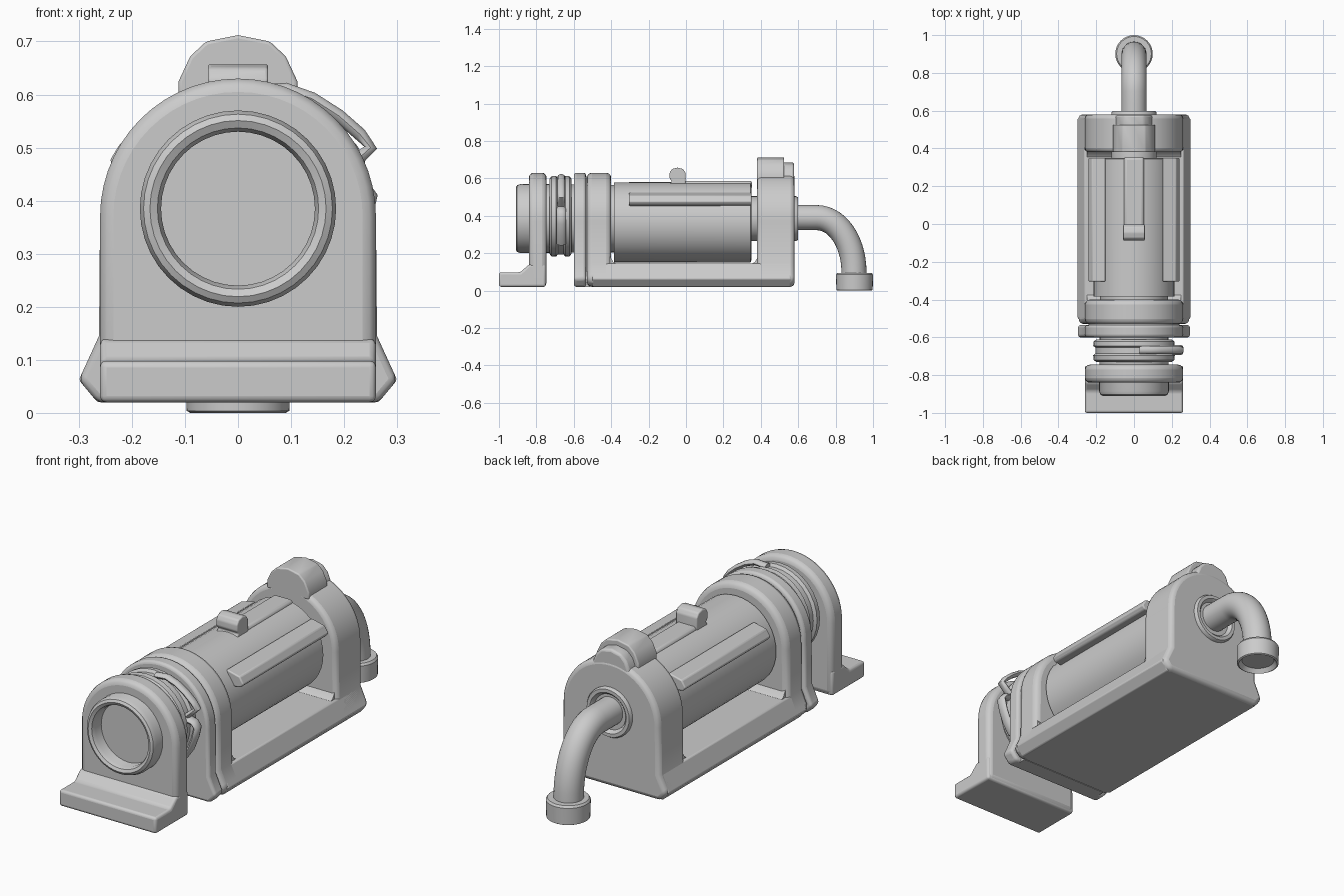
import bpy, bmesh
from math import sin, cos, pi, radians
from mathutils import Vector

if "Cube" in bpy.data.objects:
    bpy.data.objects.remove(bpy.data.objects["Cube"])

AX = 0.385  # height of the main bore axis


def finish(name, bm, bevel=0.0, angle=35):
    bmesh.ops.remove_doubles(bm, verts=bm.verts, dist=1e-5)
    bmesh.ops.recalc_face_normals(bm, faces=bm.faces)
    me = bpy.data.meshes.new(name)
    bm.to_mesh(me)
    bm.free()
    ob = bpy.data.objects.new(name, me)
    bpy.context.collection.objects.link(ob)
    bpy.ops.object.select_all(action='DESELECT')
    bpy.context.view_layer.objects.active = ob
    ob.select_set(True)
    if bevel:
        m = ob.modifiers.new("bevel", 'BEVEL')
        m.width, m.segments, m.limit_method = bevel, 3, 'ANGLE'
        m.angle_limit = radians(30)
    bpy.ops.object.shade_smooth_by_angle(angle=radians(angle))
    return ob


def extrude(name, pts, a, b, axis='y', bevel=0.0):
    """Prism from a 2D outline: (x, z) pushed along y, or (y, z) along x."""
    bm = bmesh.new()
    at = (lambda p, t: (p[0], t, p[1])) if axis == 'y' else (lambda p, t: (t, p[0], p[1]))
    lo, hi = ([bm.verts.new(at(p, t)) for p in pts] for t in (a, b))
    bm.faces.new(lo)
    bm.faces.new(hi)
    n = len(pts)
    for i in range(n):
        j = (i + 1) % n
        bm.faces.new((lo[i], lo[j], hi[j], hi[i]))
    return finish(name, bm, bevel)


def lathe(name, prof, centre, axis='y', n=32, bevel=0.0):
    """Spin (position along axis, radius) points about a y or z axis."""
    bm = bmesh.new()
    cx, cy, cz = centre
    rings = []
    for t, r in prof:
        ring = []
        for i in range(n):
            u, v = r * cos(2 * pi * i / n), r * sin(2 * pi * i / n)
            co = (cx + u, cy + t, cz + v) if axis == 'y' else (cx + u, cy + v, cz + t)
            ring.append(bm.verts.new(co))
        rings.append(ring)
    for a, b in zip(rings, rings[1:]):
        for i in range(n):
            j = (i + 1) % n
            bm.faces.new((a[i], a[j], b[j], b[i]))
    bm.faces.new(rings[0])
    bm.faces.new(rings[-1])
    return finish(name, bm, bevel)


def sweep(name, path, ry, rz, n=20):
    """Elliptical tube along a path; ry is its size sideways to the path plane."""
    bm = bmesh.new()
    path = [Vector(p) for p in path]
    flat_x = all(abs(p.x - path[0].x) < 1e-6 for p in path)
    side = Vector((1, 0, 0)) if flat_x else Vector((0, 1, 0))
    rings = []
    for i, p in enumerate(path):
        t = (path[min(i + 1, len(path) - 1)] - path[max(i - 1, 0)]).normalized()
        up = t.cross(side)
        rings.append([bm.verts.new(p + side * ry * cos(2 * pi * k / n) + up * rz * sin(2 * pi * k / n))
                      for k in range(n)])
    for a, b in zip(rings, rings[1:]):
        for k in range(n):
            j = (k + 1) % n
            bm.faces.new((a[k], a[j], b[j], b[k]))
    bm.faces.new(rings[0])
    bm.faces.new(rings[-1])
    return finish(name, bm, 0, 50)


def arch(flare=True, r=0.26, cz=0.37):
    """Round-topped plate outline, with optional flared base."""
    top = [(r * cos(pi * i / 28), cz + r * sin(pi * i / 28)) for i in range(29)]
    foot = [(0.265, 0.02), (0.30, 0.062), (0.262, 0.145)] if flare else [(r, 0.02)]
    return [(-x, z) for x, z in reversed(foot)] + foot + top


# front bracket: upright plate and stepped foot
extrude("front_bracket_plate", arch(False), -0.84, -0.745, bevel=0.025)
extrude("front_bracket_foot", [(-1, 0.02), (-1, 0.098), (-0.885, 0.098), (-0.84, 0.14),
        (-0.75, 0.14), (-0.75, 0.02)], -0.26, 0.26, 'x', 0.012)

# hollow inlet tube ending in a shallow bowl
lathe("inlet_tube", [(-0.37, 0.18), (-0.885, 0.185), (-0.903, 0.178), (-0.91, 0.166), (-0.903, 0.152),
      (-0.885, 0.145), (-0.62, 0.145), (-0.57, 0.13), (-0.53, 0.095), (-0.51, 0.05), (-0.505, 0.004)],
      (0, 0, AX), n=40)

# clamp band with a central groove
lathe("clamp_band", [(-0.73, 0.17), (-0.73, 0.20), (-0.72, 0.214), (-0.695, 0.216), (-0.685, 0.203),
      (-0.655, 0.203), (-0.645, 0.216), (-0.622, 0.214), (-0.612, 0.20), (-0.612, 0.17)], (0, 0, 0.397))
# clamp lever and its hook
sweep("clamp_lever", [(0.03, -0.667, 0.605), (0.09, -0.667, 0.61), (0.14, -0.667, 0.592),
      (0.19, -0.667, 0.56), (0.23, -0.667, 0.525), (0.25, -0.667, 0.50), (0.222, -0.667, 0.475),
      (0.20, -0.667, 0.455)], 0.02, 0.013, 10)
sweep("clamp_hook", [(0.19, -0.667, 0.44), (0.235, -0.667, 0.43), (0.25, -0.667, 0.41),
      (0.238, -0.667, 0.36), (0.215, -0.667, 0.30), (0.18, -0.667, 0.25)], 0.026, 0.014, 10)

# cradle: twin front arches, base slab, rear block
extrude("cradle_front_rim", arch(), -0.60, -0.535, bevel=0.014)
extrude("cradle_front_arch", arch(), -0.53, -0.40, bevel=0.03)
extrude("cradle_seam", arch(False, 0.24), -0.55, -0.51)
extrude("cradle_base", [(-0.265, 0.02), (0.265, 0.02), (0.30, 0.062), (0.262, 0.145),
        (-0.262, 0.145), (-0.30, 0.062)], -0.50, 0.56, bevel=0.006)
extrude("cradle_rear_block", arch(), 0.38, 0.58, bevel=0.022)
# inside fillets between slab and uprights
for nm, y, d in (("front", -0.41, 1), ("rear", 0.39, -1)):
    extrude(nm + "_fillet", [(y, 0.14), (y + d * 0.045, 0.14), (y + d * 0.022, 0.152), (y, 0.19)],
            -0.25, 0.25, 'x')

# faceted head on the rear block, lower toward the back
half = [(0.112, 0.59), (0.112, 0.625), (0.09, 0.672), (0.06, 0.70), (0, 0.712)]
head = half + [(-x, z) for x, z in reversed(half[:-1])]
extrude("rear_head", head, 0.38, 0.525, bevel=0.006)
extrude("rear_head_step", [(x * 0.9, z - 0.026) for x, z in head], 0.50, 0.578, bevel=0.012)

# main cylinder body
lathe("main_cylinder", [(-0.385, 0.17), (-0.385, 0.214), (0.345, 0.216), (0.35, 0.20)], (0, 0, 0.365), n=40)
# side rails of the cover, mirrored
for s, nm in ((1, "right"), (-1, "left")):
    extrude(nm + "_cover_rail", [(s * x, z) for x, z in
            ((0.15, 0.525), (0.222, 0.508), (0.242, 0.475), (0.228, 0.458), (0.17, 0.45))],
            -0.305, 0.35, bevel=0.006)
# top ridge and knob
extrude("top_ridge", [(-0.06, 0.54), (0.06, 0.54), (0.05, 0.587), (-0.05, 0.587)], -0.08, 0.352, bevel=0.012)
extrude("top_knob", [(-0.092, 0.56), (-0.076, 0.585), (-0.076 - 0.012, 0.60), (-0.088, 0.63), (-0.075, 0.65),
        (-0.045, 0.658), (-0.016, 0.65), (-0.002, 0.63), (-0.002, 0.56)], -0.057, 0.057, 'x', 0.006)

# rear collar with recessed centre
lathe("rear_collar", [(0.345, 0.12), (0.588, 0.12), (0.598, 0.114), (0.598, 0.098), (0.588, 0.088),
      (0.572, 0.082)], (0, 0, AX))

# outlet elbow and end cap
bend = [(0, 0.70 + 0.198 * sin(a), 0.10 + 0.29 * cos(a)) for a in (pi / 2 * i / 14 for i in range(15))]
sweep("outlet_elbow", [(0, 0.56, 0.39), (0, 0.64, 0.39)] + bend + [(0, 0.90, 0.06)], 0.067, 0.067, 28)
lathe("outlet_cap", [(0.02, 0.075), (0.0, 0.09), (0.004, 0.097), (0.085, 0.099), (0.095, 0.092), (0.095, 0.05)],
      (0, 0.901, 0), 'z')
